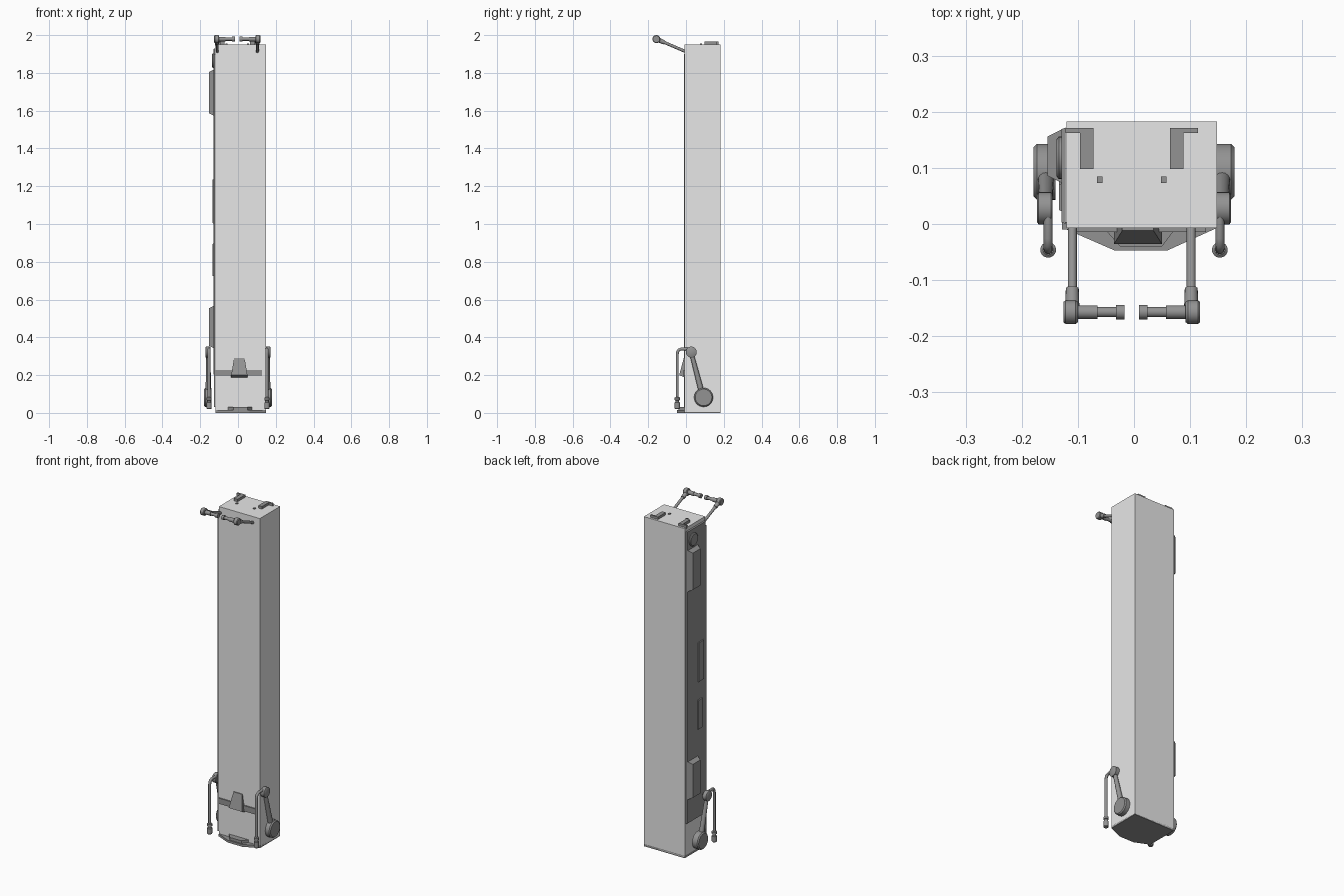
import bpy, bmesh
from mathutils import Vector

old = bpy.data.objects.get("Cube")
if old:
    bpy.data.objects.remove(old, do_unlink=True)


def material(name, v):
    m = bpy.data.materials.new(name)
    m.use_nodes = True
    m.diffuse_color = (v, v, v, 1)
    m.node_tree.nodes["Principled BSDF"].inputs["Base Color"].default_value = (v, v, v, 1)
    return m


light = material("light grey", 0.8)
dark = material("dark grey", 0.29)


def finish(name, bm, mat, smooth=False):
    bmesh.ops.recalc_face_normals(bm, faces=bm.faces)
    me = bpy.data.meshes.new(name)
    bm.to_mesh(me)
    bm.free()
    me.materials.append(mat)
    ob = bpy.data.objects.new(name, me)
    bpy.context.collection.objects.link(ob)
    if smooth:
        bpy.ops.object.select_all(action='DESELECT')
        ob.select_set(True)
        bpy.context.view_layer.objects.active = ob
        bpy.ops.object.shade_smooth_by_angle(angle=0.6)
    return ob


def box(name, x, y, z, mat=dark):
    bm = bmesh.new()
    bmesh.ops.create_cube(bm, size=1)
    for v in bm.verts:
        v.co = [r[0] if c < 0 else r[1] for c, r in zip(v.co, (x, y, z))]
    return finish(name, bm, mat)


def turned(name, start, axis, stations, sides=24):
    """Lathe (distance, radius) stations along an axis."""
    bm = bmesh.new()
    axis = Vector(axis).normalized()
    rot = axis.to_track_quat('Z', 'Y').to_matrix().to_4x4()
    rings = []
    for d, r in stations:
        ring = bmesh.ops.create_circle(bm, segments=sides, radius=r)["verts"]
        for v in ring:
            v.co = rot @ v.co + Vector(start) + axis * d
        rings.append(ring)
    for a, b in zip(rings, rings[1:]):
        for i in range(sides):
            j = (i + 1) % sides
            bm.faces.new((a[i], a[j], b[j], b[i]))
    bm.faces.new(rings[0])
    bm.faces.new(rings[-1])
    return finish(name, bm, dark, True)


def rod(name, a, b, r, r2=None):
    d = Vector(b) - Vector(a)
    return turned(name, a, d, [(0, r), (d.length, r2 or r)], 16)


def prism(name, outline, z0, z1):
    bm = bmesh.new()
    f = bm.faces.new([bm.verts.new((x, y, z0)) for x, y in outline])
    top = bmesh.ops.extrude_face_region(bm, geom=[f])["geom"]
    bmesh.ops.translate(bm, vec=(0, 0, z1 - z0), verts=[v for v in top if isinstance(v, bmesh.types.BMVert)])
    return finish(name, bm, dark)


def side_panel(name, y, z, depth, inset):
    """Raised plate on the -x wall with sloping rims."""
    ob = box(name, (-0.128 - depth, -0.122), y, z)
    cy, cz = sum(y) / 2, sum(z) / 2
    for v in ob.data.vertices:
        if v.co.x < -0.125:
            v.co.y += inset if v.co.y < cy else -inset
            v.co.z += inset if v.co.z < cz else -inset


# Main column and base
box("column", (-0.12, 0.148), (-0.007, 0.183), (0.006, 1.95), light)
prism("base_plate", [(-0.12, 0.183), (0.148, 0.183), (0.148, -0.007), (0.06, -0.047),
                     (-0.035, -0.047), (-0.12, -0.01)], 0, 0.014)
prism("base_step", [(-0.06, 0), (0.08, 0), (0.05, -0.04), (-0.025, -0.04)], 0.014, 0.03)

# Front bar and wedge
box("front_bar", (-0.118, 0.128), (-0.014, 0), (0.195, 0.228))
wedge = box("front_wedge", (-0.036, 0.05), (-0.036, 0), (0.2, 0.29))
for v in wedge.data.vertices:
    if v.co.z > 0.25:
        v.co.x = 0.007 + (v.co.x - 0.007) * 0.65
        v.co.y = max(v.co.y, -0.012)
    elif v.co.y > -0.01:
        v.co.z = 0.185

# Top brackets and studs
for side, s in (("right", -1), ("left", 1)):
    cx = -0.004
    inner, outer, tab = sorted((cx + s * 0.068, cx + s * 0.092)), cx + s * 0.092, cx + s * 0.118
    box(side + "_top_bracket", inner, (0.098, 0.171), (1.945, 1.965))
    box(side + "_bracket_tab", sorted((outer, tab)), (0.162, 0.171), (1.945, 1.965))
    stud = cx + s * 0.057
    box(side + "_stud", (stud - 0.005, stud + 0.005), (0.073, 0.085), (1.945, 1.955))

    # Upper arm with inward-pointing stepped shaft
    ax = cx + s * 0.106
    pivot = (ax, -0.157, 1.979)
    rod(side + "_upper_arm", (ax, 0.0, 1.912), pivot, 0.008)
    rod(side + "_upper_sleeve", (ax, -0.115, 1.961), pivot, 0.0115, 0.013)
    turned(side + "_upper_head", (cx + s * 0.122, -0.157, 1.979), (-s, 0, 0),
           [(0, 0.018), (0.004, 0.021), (0.022, 0.021), (0.026, 0.018), (0.026, 0.012),
            (0.061, 0.012), (0.061, 0.009), (0.094, 0.009), (0.094, 0.013), (0.109, 0.013)])

    # Lower linkage: disc, arm, joint
    turned(side + "_disc", (s * 0.14, 0.093, 0.082), (s, 0, 0),
           [(0, 0.05), (0.033, 0.05), (0.039, 0.044), (0.039, 0.038)], 32)
    rod(side + "_lower_arm", (s * 0.157, 0.085, 0.1), (s * 0.157, 0.033, 0.3), 0.015, 0.011)
    turned(side + "_joint", (s * 0.145, 0.028, 0.322), (s, 0, 0),
           [(0, 0.026), (0.003, 0.029), (0.025, 0.029), (0.028, 0.024)])

    # Bent pipe ending in a stepped foot
    cu = bpy.data.curves.new(side + "_pipe", 'CURVE')
    cu.dimensions = '3D'
    cu.bevel_depth = 0.008
    cu.bevel_resolution = 3
    cu.use_fill_caps = True
    sp = cu.splines.new('POLY')
    path = [(0.03, 0.338), (-0.025, 0.338), (-0.037, 0.334), (-0.044, 0.325), (-0.046, 0.312), (-0.046, 0.05)]
    sp.points.add(len(path) - 1)
    for p, (y, z) in zip(sp.points, path):
        p.co = (s * 0.153, y, z, 1)
    cu.materials.append(dark)
    bpy.context.collection.objects.link(bpy.data.objects.new(side + "_pipe", cu))
    turned(side + "_pipe_foot", (s * 0.153, -0.046, 0.02), (0, 0, 1),
           [(0, 0.011), (0.004, 0.014), (0.035, 0.014), (0.037, 0.01), (0.046, 0.01),
            (0.048, 0.014), (0.06, 0.014), (0.064, 0.009)])

# Equipment on the right wall
side_panel("side_backing", (0.0, 0.172), (0.2, 1.93), 0.001, 0.003)
side_panel("upper_side_panel", (0.07, 0.172), (1.57, 1.82), 0.026, 0.016)
side_panel("lower_side_panel", (0.07, 0.172), (0.34, 0.57), 0.026, 0.016)
side_panel("middle_plate", (0.02, 0.075), (1.0, 1.24), 0.006, 0.005)
side_panel("small_plate", (0.03, 0.08), (0.72, 0.9), 0.006, 0.005)
turned("side_dial", (-0.122, 0.118, 1.865), (-1, 0, 0), [(0, 0.038), (0.012, 0.038), (0.016, 0.033)])
box("side_rail", (-0.128, -0.118), (-0.01, 0.004), (0.03, 1.9))
